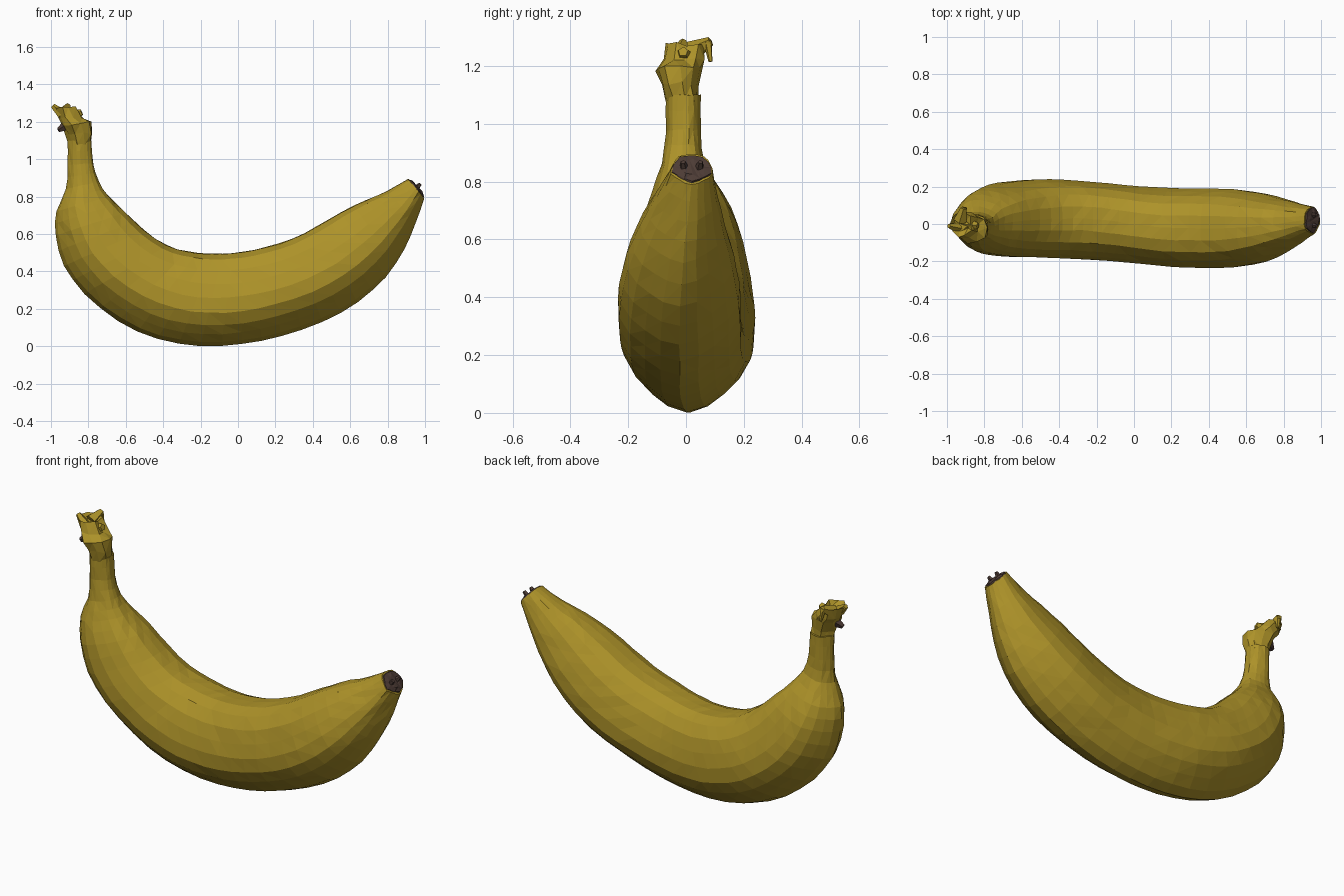
import bpy, bmesh, math, random
from mathutils import Vector

random.seed(4)
if "Cube" in bpy.data.objects:
    bpy.data.objects.remove(bpy.data.objects["Cube"])


def material(name, colour):
    mat = bpy.data.materials.new(name)
    mat.use_nodes = True
    mat.diffuse_color = (*colour, 1)
    mat.node_tree.nodes["Principled BSDF"].inputs["Base Color"].default_value = (*colour, 1)
    return mat


PEEL = material("yellow peel", (0.42, 0.29, 0.022))
DARK = material("dark brown", (0.075, 0.045, 0.036))


def smooth_stations(rows, steps):
    """Catmull-Rom interpolation between the cross-section stations."""
    result = []
    for i in range(len(rows) - 1):
        a, b = rows[max(i - 1, 0)], rows[i]
        c, d = rows[i + 1], rows[min(i + 2, len(rows) - 1)]
        for s in range(steps):
            t = s / steps
            result.append([q + t * (r - p) / 2
                           + t * t * (p - 2.5 * q + 2 * r - w / 2)
                           + t ** 3 * (w - p + 3 * (q - r)) / 2
                           for p, q, r, w in zip(a, b, c, d)])
    return result + [rows[-1]]


def pentagon_section(sides, ridge):
    """Rounded five-ridged outline, one ridge on the outer side, fitted to -1..1."""
    pts = []
    for k in range(sides):
        a = math.tau * k / sides
        r = 1 + ridge * math.cos(5 * a)
        pts.append((r * math.cos(a), r * math.sin(a)))
    us, vs = zip(*pts)
    mid, half, wide = (max(us) + min(us)) / 2, (max(us) - min(us)) / 2, max(vs)
    return [((u - mid) / half, v / wide) for u, v in pts]


def loft(name, rows, section, mat, jitter=0.0, caps=True):
    """Skin of rings; a row is outer x, outer z, inner x, inner z, y centre, half width."""
    bm = bmesh.new()
    rings = []
    for ox, oz, ix, iz, yc, hw in rows:
        outer, inner = Vector((ox, yc, oz)), Vector((ix, yc, iz))
        mid, arm = (outer + inner) / 2, (outer - inner) / 2
        ring = []
        for u, v in section:
            wobble = Vector([random.uniform(-jitter, jitter) for _ in range(3)])
            ring.append(bm.verts.new(mid + arm * u + Vector((0, hw * v, 0)) + wobble))
        rings.append(ring)
    n = len(section)
    for low, high in zip(rings, rings[1:]):
        for k in range(n):
            j = (k + 1) % n
            bm.faces.new((low[k], low[j], high[j], high[k]))
    if caps:
        bm.faces.new(rings[0])
        bm.faces.new(rings[-1])
    bmesh.ops.triangulate(bm, faces=bm.faces[:])
    bmesh.ops.recalc_face_normals(bm, faces=bm.faces[:])
    return finish(name, bm, mat)


def finish(name, bm, mat):
    mesh = bpy.data.meshes.new(name)
    bm.to_mesh(mesh)
    bm.free()
    mesh.materials.append(mat)
    obj = bpy.data.objects.new(name, mesh)
    bpy.context.collection.objects.link(obj)
    return obj


# Fruit body with its stem neck
body_rows = [
    (-0.91, 1.10, -0.785, 1.10, -0.01, 0.060),
    (-0.91, 0.97, -0.775, 0.98, -0.01, 0.060),
    (-0.92, 0.84, -0.745, 0.88, -0.01, 0.075),
    (-0.97, 0.72, -0.69, 0.80, 0.005, 0.125),
    (-0.975, 0.59, -0.60, 0.715, 0.015, 0.165),
    (-0.93, 0.43, -0.50, 0.62, 0.022, 0.19),
    (-0.82, 0.28, -0.38, 0.54, 0.028, 0.205),
    (-0.64, 0.135, -0.27, 0.508, 0.03, 0.21),
    (-0.43, 0.04, -0.17, 0.497, 0.022, 0.21),
    (-0.20, 0.002, -0.08, 0.495, 0.01, 0.208),
    (0.02, 0.012, 0.03, 0.506, -0.005, 0.206),
    (0.23, 0.055, 0.15, 0.53, -0.018, 0.21),
    (0.45, 0.13, 0.29, 0.575, -0.022, 0.212),
    (0.64, 0.235, 0.42, 0.64, -0.023, 0.208),
    (0.79, 0.37, 0.55, 0.715, -0.02, 0.185),
    (0.89, 0.52, 0.68, 0.78, -0.01, 0.145),
    (0.95, 0.66, 0.80, 0.83, 0.005, 0.105),
    (0.995, 0.79, 0.91, 0.895, 0.02, 0.072),
]
loft("banana_body", smooth_stations(body_rows, 2), pentagon_section(20, 0.035),
     PEEL, jitter=0.002)

# Swollen, torn stem head
head_rows = [
    (-0.91, 1.08, -0.785, 1.08, -0.01, 0.060),
    (-0.915, 1.13, -0.785, 1.14, -0.02, 0.064),
    (-0.945, 1.18, -0.79, 1.195, -0.02, 0.078),
    (-0.965, 1.22, -0.83, 1.22, -0.005, 0.070),
    (-0.985, 1.28, -0.87, 1.275, 0.0, 0.066),
    (-0.965, 1.25, -0.89, 1.25, 0.0, 0.035),
]
loft("stem_head", head_rows, pentagon_section(10, 0.06), PEEL, jitter=0.008)


def shard(name, base, tip, thick, mat):
    """Small tapered splinter from base to tip."""
    base, tip = Vector(base), Vector(tip)
    bm = bmesh.new()
    bmesh.ops.create_cone(bm, cap_ends=True, segments=5, radius1=thick,
                          radius2=thick * 0.45, depth=(tip - base).length)
    turn = (tip - base).to_track_quat('Z', 'Y')
    for v in bm.verts:
        v.co = turn @ v.co + (base + tip) / 2
    return finish(name, bm, mat)


# Torn fibres on the stem head
shard("stem_fibre_left", (-0.91, 0.0, 1.22), (-0.835, -0.01, 1.25), 0.04, PEEL)
shard("stem_fibre_back", (-0.93, 0.02, 1.25), (-0.91, 0.085, 1.285), 0.038, PEEL)
shard("stem_fibre_hook", (-0.91, 0.075, 1.285), (-0.90, 0.085, 1.215), 0.016, PEEL)
shard("stem_fibre_outer", (-0.94, -0.02, 1.24), (-0.99, -0.01, 1.285), 0.03, PEEL)
shard("stem_bruise", (-0.925, -0.02, 1.175), (-0.96, -0.03, 1.155), 0.028, DARK)

# Dark blossom end with a rough rim and small nubs
tip_rows = [
    (0.985, 0.785, 0.90, 0.885, 0.02, 0.066),
    (0.993, 0.802, 0.922, 0.890, 0.02, 0.066),
    (0.985, 0.825, 0.94, 0.875, 0.02, 0.040),
]
loft("blossom_end", tip_rows, pentagon_section(15, 0.05), DARK, jitter=0.004)
for side in (-1, 1):
    shard("blossom_nub", (0.945, 0.02 + side * 0.025, 0.835),
          (0.975, 0.02 + side * 0.03, 0.868), 0.02, DARK)
